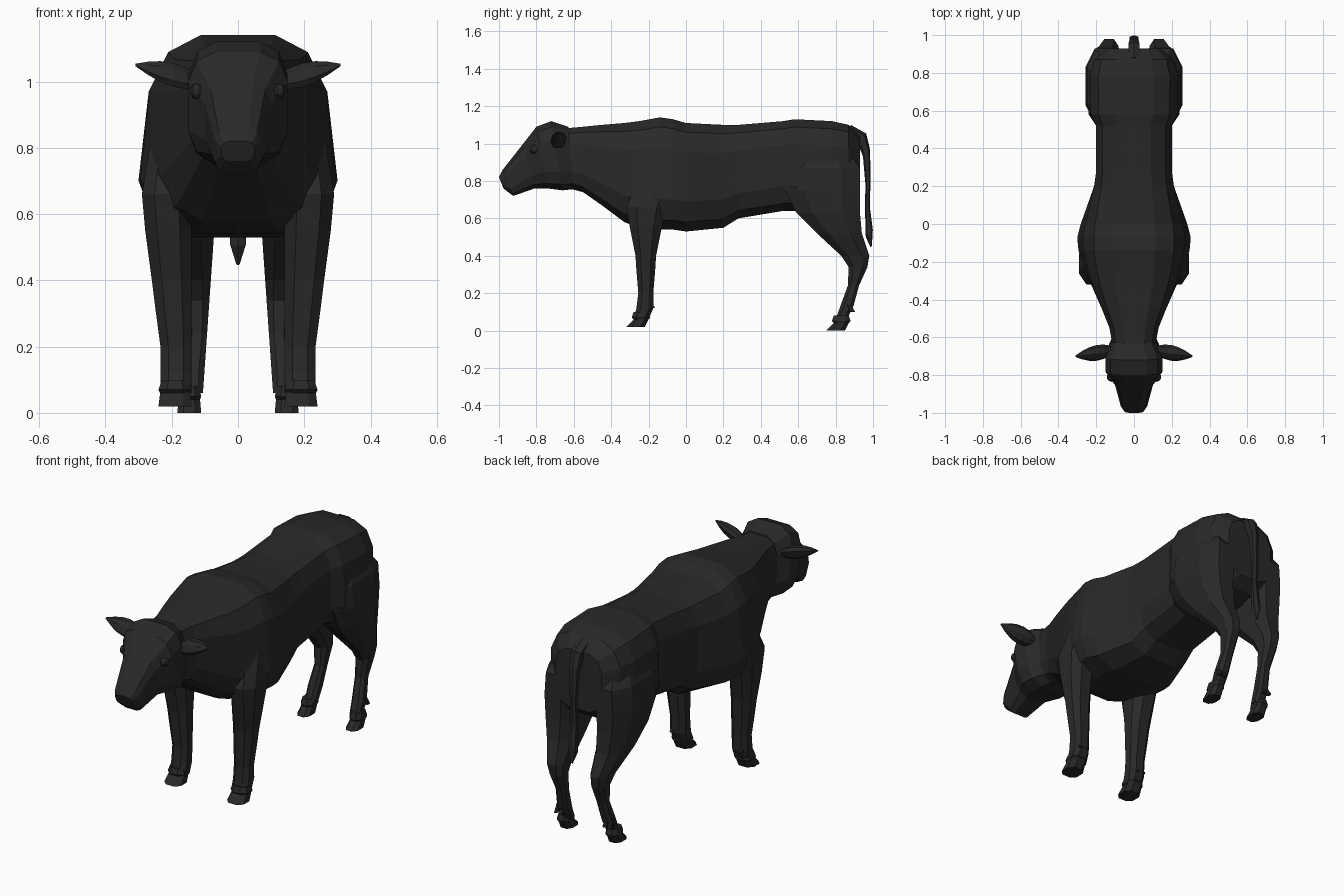
import bpy
import bmesh
import math
from mathutils import Vector

cube = bpy.data.objects.get("Cube")
if cube:
    bpy.data.objects.remove(cube, do_unlink=True)

black_hide = bpy.data.materials.new("black hide")
black_hide.use_nodes = True
black_hide.diffuse_color = (0.022, 0.022, 0.022, 1)
shader = black_hide.node_tree.nodes["Principled BSDF"]
shader.inputs["Base Color"].default_value = black_hide.diffuse_color
shader.inputs["Roughness"].default_value = 0.9


def rounded(value, power):
    return math.copysign(abs(value) ** power, value)


def section(center, u, v, sides=8, power=0.8, slant=0):
    """Rounded-box ring spanned by the half axes u and v."""
    center, u, v = Vector(center), Vector(u), Vector(v)
    largest = math.cos(math.pi / sides) ** power
    points = []
    for i in range(sides):
        angle = math.tau * (i + 0.5) / sides
        across = rounded(math.cos(angle), power) / largest
        along = rounded(math.sin(angle), power) / largest
        points.append(center + u * across * (1 - slant * along) + v * along)
    return points


def upright(y, top, bottom, width, lean=0):
    """Cross-section of trunk or head; wide ones narrow towards the back line."""
    center = (0, y + lean / 2, (top + bottom) / 2)
    half_height = (0, -lean / 2, (top - bottom) / 2)
    slant = max(0, width - 0.2) * 1.4
    return section(center, (width, 0, 0), half_height, 12, 0.6, slant)


def level(z, y, depth, x, width):
    """Horizontal ring of a limb."""
    return section((x, y, z), (width, 0, 0), (0, depth, 0))


def loft(name, rings, mirror=False):
    bm = bmesh.new()
    loops = [[bm.verts.new(point) for point in ring] for ring in rings]
    for a, b in zip(loops, loops[1:]):
        for i in range(len(a)):
            j = (i + 1) % len(a)
            bm.faces.new((a[i], a[j], b[j], b[i]))
    bm.faces.new(loops[0])
    bm.faces.new(loops[-1])
    bmesh.ops.recalc_face_normals(bm, faces=bm.faces)
    mesh = bpy.data.meshes.new(name)
    bm.to_mesh(mesh)
    bm.free()
    mesh.materials.append(black_hide)
    obj = bpy.data.objects.new(name, mesh)
    bpy.context.collection.objects.link(obj)
    if mirror:
        modifier = obj.modifiers.new("both sides", "MIRROR")
        modifier.use_mirror_merge = False


# Trunk: neck, withers, belly and rump (y, top, bottom, half width)
trunk = (
    (-0.66, 1.08, 0.77, 0.11),
    (-0.55, 1.09, 0.74, 0.13),
    (-0.45, 1.1, 0.67, 0.17),
    (-0.33, 1.11, 0.58, 0.22),
    (-0.25, 1.12, 0.55, 0.25),
    (-0.14, 1.14, 0.54, 0.28),
    (-0.07, 1.13, 0.54, 0.285),
    (0, 1.11, 0.53, 0.27),
    (0.2, 1.1, 0.55, 0.21),
    (0.28, 1.1, 0.6, 0.2),
    (0.52, 1.12, 0.64, 0.2),
    (0.58, 1.13, 0.64, 0.235),
    (0.78, 1.12, 0.64, 0.24),
    (0.87, 1.1, 0.67, 0.21),
    (0.93, 1.04, 0.72, 0.14),
)
loft("body", [upright(*row) for row in trunk])

# Head from muzzle to poll, its sections leaning back
skull = (
    (-1, 0.82, 0.76, 0.05),
    (-0.98, 0.86, 0.72, 0.07),
    (-0.87, 1, 0.76, 0.1),
    (-0.8, 1.09, 0.76, 0.15),
    (-0.72, 1.12, 0.75, 0.15),
    (-0.63, 1.09, 0.76, 0.11),
)
loft("head", [
    upright(y, top, bottom, width, min(0.06, 0.4 * (top - bottom)))
    for y, top, bottom, width in skull
])


# Eyes: small domes set into the sides of the head
def eye_ring(t):
    radius = 0.026 * math.sin(t)
    center = (0.118 + 0.026 * math.cos(t), -0.81, 0.97)
    return section(center, (0, radius, 0), (0, 0, radius), 10, 1)


loft("eyes", [eye_ring(math.pi * t) for t in (0.1, 0.25, 0.5, 0.8)], mirror=True)


# Ears: leaves that swell and close to a point
def ear_ring(t):
    swell = 0.036 * math.sin(math.pi * (0.2 + 0.77 * t))
    center = (0.12 + 0.19 * t, -0.67 - 0.03 * t, 1 + 0.05 * t)
    return section(center, (0, swell, 0), (0, swell / 3, swell))


loft("ears", [ear_ring(step / 5) for step in range(6)], mirror=True)


# Legs (z, y, half depth, half width), set out from their inner edge
def legs(name, inner, taper, rows):
    loft(name, [
        level(z, y, depth, inner - taper * z + width, width)
        for z, y, depth, width in rows
    ], mirror=True)


legs("front_legs", 0.14, 0, (
    (0.84, -0.15, 0.09, 0.06),
    (0.66, -0.21, 0.11, 0.075),
    (0.55, -0.215, 0.085, 0.07),
    (0.4, -0.215, 0.055, 0.06),
    (0.32, -0.215, 0.05, 0.055),
    (0.2, -0.215, 0.04, 0.047),
    (0.12, -0.22, 0.045, 0.047),
    (0.06, -0.24, 0.04, 0.047),
))
legs("hind_legs", 0.11, 0.07, (
    (0.98, 0.73, 0.12, 0.08),
    (0.87, 0.73, 0.2, 0.1),
    (0.75, 0.73, 0.2, 0.1),
    (0.63, 0.76, 0.17, 0.09),
    (0.52, 0.82, 0.12, 0.075),
    (0.4, 0.905, 0.075, 0.05),
    (0.34, 0.92, 0.05, 0.04),
    (0.24, 0.895, 0.03, 0.03),
    (0.13, 0.86, 0.035, 0.033),
    (0.06, 0.83, 0.03, 0.03),
))


# Feet: hoof with a coronet ridge, and two dewclaws behind
def feet(pair, x, y, z, width):
    loft(pair + "_hooves", [
        level(z + 0.08, y, 0.04, x, width * 0.8),
        level(z + 0.05, y, 0.05, x, width),
        level(z + 0.04, y, 0.04, x, width * 0.9),
        level(z, y - 0.03, 0.05, x, width),
    ], mirror=True)
    for side in (-0.4, 0.4):
        claw_x = x + side * width
        loft(pair + "_dewclaws", [
            level(z + 0.14, y + 0.04, 0.01, claw_x, 0.01),
            level(z + 0.1, y + 0.06, 0.015, claw_x, 0.01),
        ], mirror=True)


feet("front", 0.19, -0.24, 0.02, 0.05)
feet("hind", 0.147, 0.83, 0, 0.036)

# Tail: hangs from the rump and ends in a tuft (y, z, half width)
tail = (
    (0.86, 1.075, 0.03),
    (0.94, 1.03, 0.03),
    (0.965, 0.95, 0.024),
    (0.973, 0.8, 0.018),
    (0.97, 0.65, 0.016),
    (0.98, 0.52, 0.024),
    (0.99, 0.45, 0.005),
)
loft("tail", [
    section((0, y, z), (width, 0, 0), (0, width * 0.7, width * 0.7), 6)
    for y, z, width in tail
])
